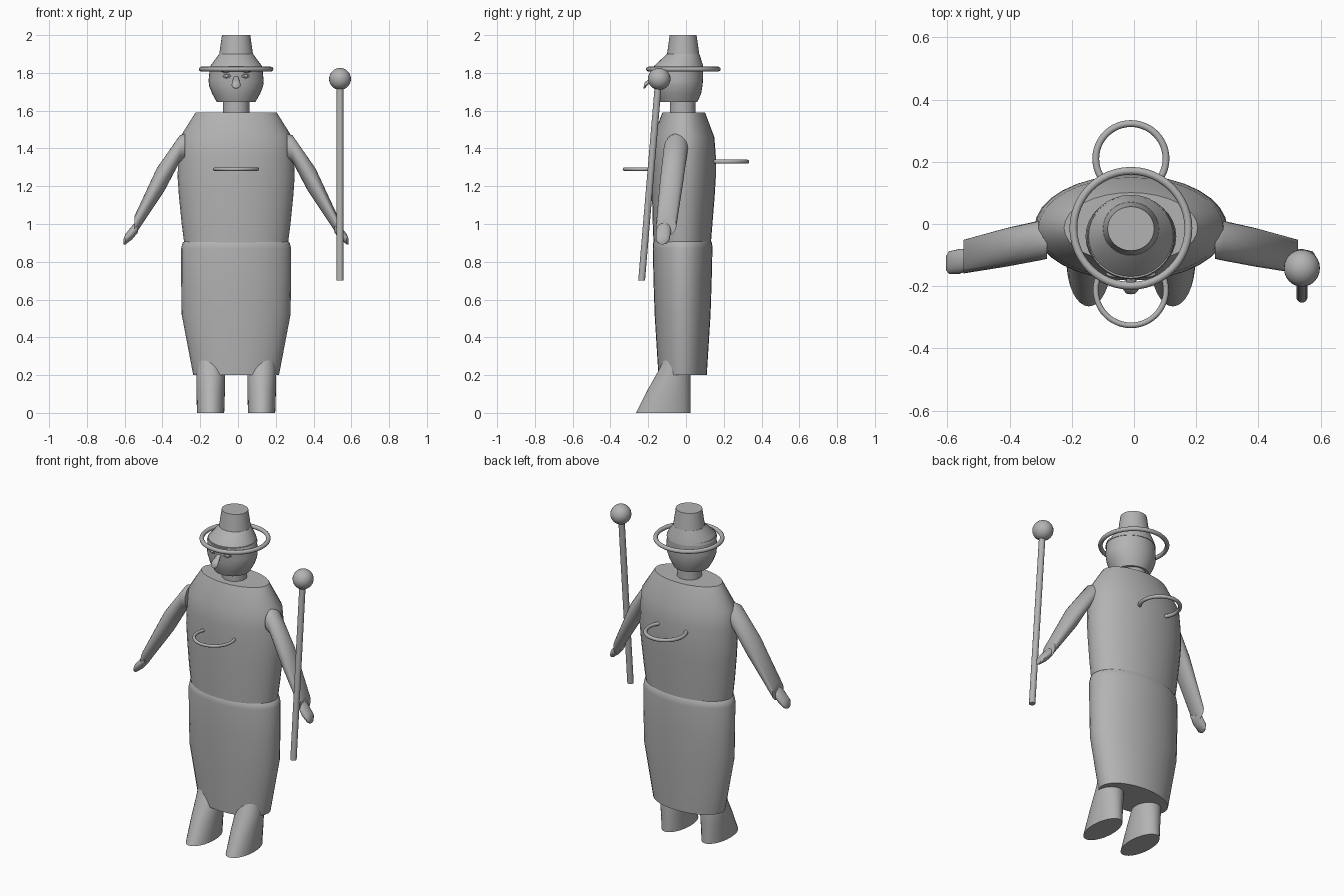
import bpy, bmesh, math
from mathutils import Vector

if "Cube" in bpy.data.objects:
    bpy.data.objects.remove(bpy.data.objects["Cube"], do_unlink=True)

MID = -0.01  # x of the body's plane of symmetry

grey = bpy.data.materials.new("plain grey")
grey.use_nodes = True
COLOUR = (0.45, 0.45, 0.45, 1)
grey.diffuse_color = COLOUR
grey.node_tree.nodes["Principled BSDF"].inputs["Base Color"].default_value = COLOUR


def finish(obj, name, angle=40):
    obj.name = name
    obj.data.name = name
    obj.data.materials.append(grey)
    bpy.ops.object.select_all(action='DESELECT')
    obj.select_set(True)
    bpy.context.view_layer.objects.active = obj
    bpy.ops.object.shade_smooth_by_angle(angle=math.radians(angle))
    return obj


def loft(name, sections, sides=32, angle=40):
    """Skin a capped tube through ellipses given as (centre, axis u, axis v)."""
    bm = bmesh.new()
    rings = []
    for c, u, v in sections:
        c, u, v = Vector(c), Vector(u), Vector(v)
        turns = [2 * math.pi * i / sides for i in range(sides)]
        rings.append([bm.verts.new(c + u * math.cos(t) + v * math.sin(t)) for t in turns])
    for a, b in zip(rings, rings[1:]):
        for i in range(sides):
            j = (i + 1) % sides
            bm.faces.new((a[i], a[j], b[j], b[i]))
    bm.faces.new(rings[0])
    bm.faces.new(rings[-1])
    bmesh.ops.recalc_face_normals(bm, faces=bm.faces)
    mesh = bpy.data.meshes.new(name)
    bm.to_mesh(mesh)
    bm.free()
    obj = bpy.data.objects.new(name, mesh)
    bpy.context.collection.objects.link(obj)
    return finish(obj, name, angle)


def upright(name, profile, sides=32):
    """Stack of level ellipses: (z, y centre, half width, half depth)."""
    return loft(name, [((MID, y, z), (w, 0, 0), (0, d, 0)) for z, y, w, d in profile], sides)


def ring(name, y, z, major, minor):
    bpy.ops.mesh.primitive_torus_add(location=(MID, y, z), major_radius=major,
                                     minor_radius=minor, major_segments=48, minor_segments=12)
    return finish(bpy.context.object, name)


def ball(name, loc, size):
    bpy.ops.mesh.primitive_uv_sphere_add(segments=24, ring_count=14, radius=1, location=loc)
    obj = bpy.context.object
    obj.scale = size
    return finish(obj, name)


# Robe
upright("robe_torso", [
    (0.90, -0.02, 0.275, 0.152), (1.0, -0.018, 0.288, 0.158), (1.15, -0.014, 0.303, 0.166),
    (1.25, -0.012, 0.31, 0.17), (1.36, -0.012, 0.306, 0.17), (1.46, -0.012, 0.297, 0.162),
    (1.59, -0.012, 0.215, 0.113)])
upright("robe_skirt", [
    (0.20, -0.018, 0.227, 0.128), (0.52, -0.018, 0.288, 0.148), (0.70, -0.018, 0.291, 0.154),
    (0.87, -0.018, 0.291, 0.158), (0.90, -0.018, 0.284, 0.156), (0.914, -0.018, 0.268, 0.147)])

# Neck, head and hat
upright("neck", [(1.57, -0.018, 0.07, 0.068), (1.67, -0.018, 0.07, 0.068)])
upright("head", [
    (1.645, -0.04, 0.102, 0.10), (1.69, -0.04, 0.127, 0.12), (1.73, -0.04, 0.143, 0.127),
    (1.76, -0.04, 0.146, 0.13), (1.835, -0.042, 0.138, 0.133)])
upright("hat_base", [
    (1.82, -0.042, 0.142, 0.136), (1.84, -0.038, 0.134, 0.128), (1.90, -0.015, 0.09, 0.086)])
upright("hat_crown", [(1.895, -0.015, 0.09, 0.086), (2.0, -0.015, 0.075, 0.071)])
ring("hat_brim", -0.014, 1.82, 0.185, 0.0125)

# Hoops through the chest and back
ring("chest_hoop", -0.213, 1.29, 0.113, 0.009)
ring("back_hoop", 0.21, 1.33, 0.113, 0.011)

# Nose
loft("nose", [
    ((MID, -0.15, 1.79), (0.008, 0, 0), (0, 0.006, 0.006)),
    ((MID, -0.185, 1.762), (0.016, 0, 0), (0, 0.010, 0.018)),
    ((MID, -0.212, 1.738), (0.024, 0, 0), (0, 0.008, 0.022)),
    ((MID, -0.222, 1.735), (0.016, 0, 0), (0, 0.004, 0.016))], 16, 60)

for side, label in ((-1, "right"), (1, "left")):
    def at(x, y, z):
        return (MID + side * x, y, z)

    # Eye with rim, and brow
    ball(label + "_eye", at(0.05, -0.157, 1.783), (0.013, 0.012, 0.009))
    bpy.ops.mesh.primitive_torus_add(location=at(0.05, -0.160, 1.783), major_radius=0.02,
                                     minor_radius=0.004, major_segments=24, minor_segments=8,
                                     rotation=(math.pi / 2, 0, side * 0.35))
    bpy.context.object.scale = (1, 0.5, 1)
    finish(bpy.context.object, label + "_eye_rim")
    ball(label + "_brow", at(0.05, -0.160, 1.808), (0.03, 0.012, 0.006))

    # Sleeve and hand
    loft(label + "_sleeve", [
        (at(0.27, -0.05, 1.41), (0, 0, 0.068), (0, 0.062, 0)),
        (at(0.298, -0.054, 1.40), (0, 0, 0.07), (0, 0.064, 0)),
        (at(0.40, -0.075, 1.235), (side * 0.02, 0, 0.06), (0, 0.062, 0)),
        (at(0.538, -0.105, 0.99), (0, 0, 0.052), (0, 0.054, 0))], 24)
    loft(label + "_hand", [
        (at(0.52, -0.115, 0.99), (0, 0, 0.035), (0, 0.034, 0)),
        (at(0.55, -0.12, 0.955), (0, 0, 0.036), (0, 0.04, 0)),
        (at(0.585, -0.124, 0.92), (0, 0, 0.028), (0, 0.036, 0)),
        (at(0.595, -0.126, 0.908), (0, 0, 0.016), (0, 0.022, 0))], 20)

    # Sloping foot
    loft(label + "_foot", [
        (at(0.135, -0.12, 0), (0.072, 0, 0), (0, 0.145, 0)),
        (at(0.135, -0.09, 0.12), (0.076, 0, 0), (0, 0.114, 0)),
        (at(0.135, -0.062, 0.22), (0.076, 0, 0), (0, 0.086, 0)),
        (at(0.135, -0.05, 0.32), (0.07, 0, 0), (0, 0.05, 0))])

# Staff with round knob
loft("staff", [
    ((0.54, -0.235, 0.70), (0.018, 0, 0), (0, 0.018, 0)),
    ((0.54, -0.147, 1.74), (0.018, 0, 0), (0, 0.018, 0))], 16)
ball("staff_knob", (0.54, -0.142, 1.768), (0.058, 0.06, 0.058))
